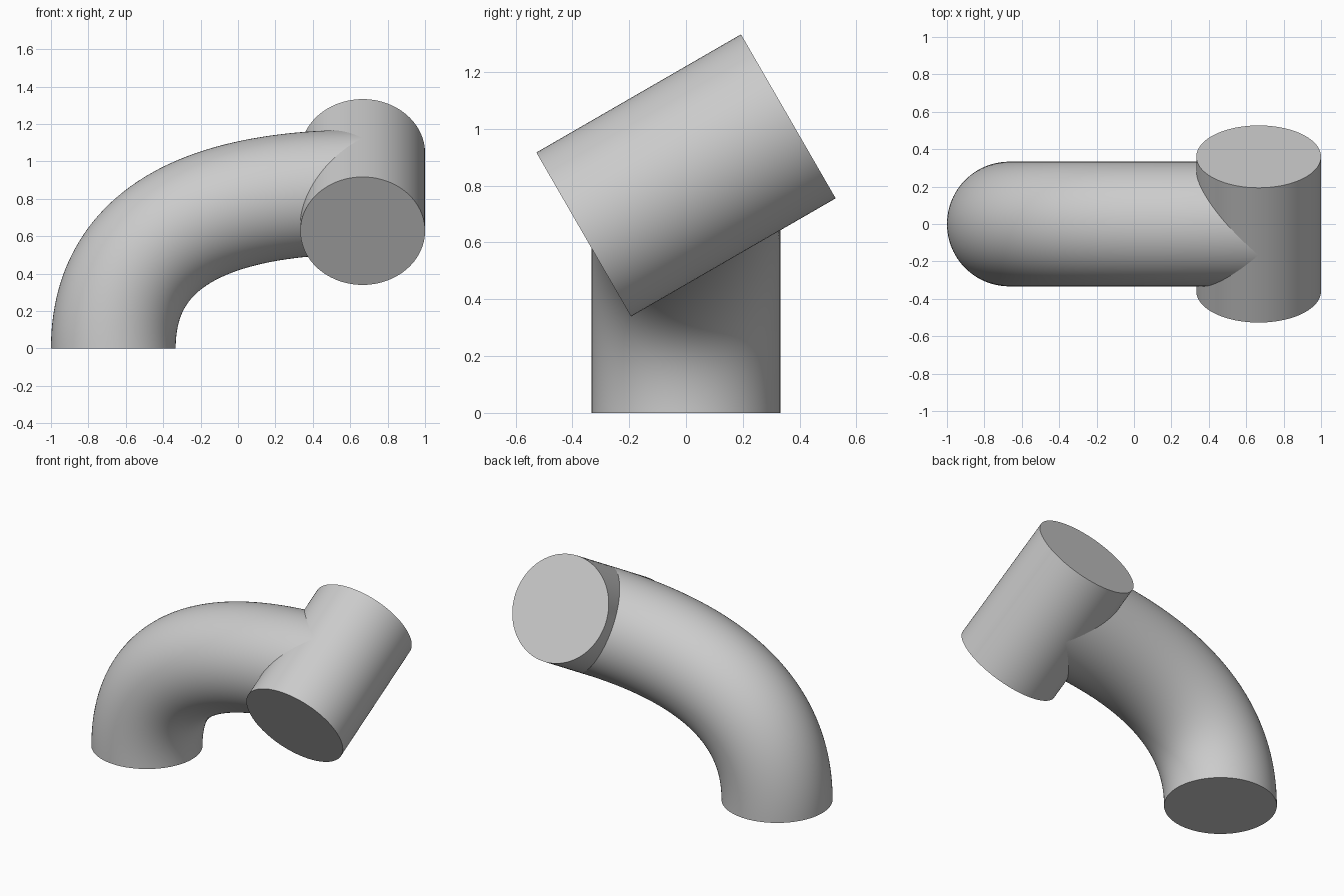
import bpy
import bmesh
import math
from mathutils import Vector

if "Cube" in bpy.data.objects:
    bpy.data.objects.remove(bpy.data.objects["Cube"], do_unlink=True)

RADIUS = 1 / 3
SIDES = 96
RINGS = 64
HUB = Vector((2 / 3, 0, 0.836))
TILT = math.radians(30)

grey = bpy.data.materials.new("plain grey")
grey.use_nodes = True
colour = (0.6, 0.6, 0.6, 1)
grey.diffuse_color = colour
grey.node_tree.nodes["Principled BSDF"].inputs["Base Color"].default_value = colour


def finish(obj):
    obj.data.materials.append(grey)
    bpy.ops.object.select_all(action="DESELECT")
    obj.select_set(True)
    bpy.context.view_layer.objects.active = obj
    bpy.ops.object.shade_smooth_by_angle(angle=math.radians(40))


# Curved pipe: a circle swept along a quadratic bend in the xz plane
start = Vector((-2 / 3, 0, 0))
corner = Vector((start.x, 0, HUB.z))
side = Vector((0, 1, 0))
bm = bmesh.new()
rings = []
for i in range(RINGS + 1):
    t = i / RINGS
    centre = start * (1 - t) ** 2 + corner * 2 * t * (1 - t) + HUB * t ** 2
    tangent = ((corner - start) * (1 - t) + (HUB - corner) * t).normalized()
    normal = tangent.cross(side)
    ring = []
    for j in range(SIDES):
        a = math.tau * j / SIDES
        ring.append(bm.verts.new(centre + RADIUS * (normal * math.cos(a) + side * math.sin(a))))
    rings.append(ring)
for low, high in zip(rings, rings[1:]):
    for j in range(SIDES):
        k = (j + 1) % SIDES
        bm.faces.new((low[j], low[k], high[k], high[j]))
bm.faces.new(rings[0])
bm.faces.new(rings[-1])
bmesh.ops.recalc_face_normals(bm, faces=bm.faces)
mesh = bpy.data.meshes.new("curved_pipe")
bm.to_mesh(mesh)
bm.free()
pipe = bpy.data.objects.new("curved_pipe", mesh)
bpy.context.collection.objects.link(pipe)
finish(pipe)

# Tilted cylinder across the upper end, rising towards the back
bpy.ops.mesh.primitive_cylinder_add(
    vertices=SIDES, radius=RADIUS, depth=0.832, location=HUB,
    rotation=(TILT - math.pi / 2, 0, 0))
cylinder = bpy.context.object
cylinder.name = "tilted_cylinder"
finish(cylinder)
